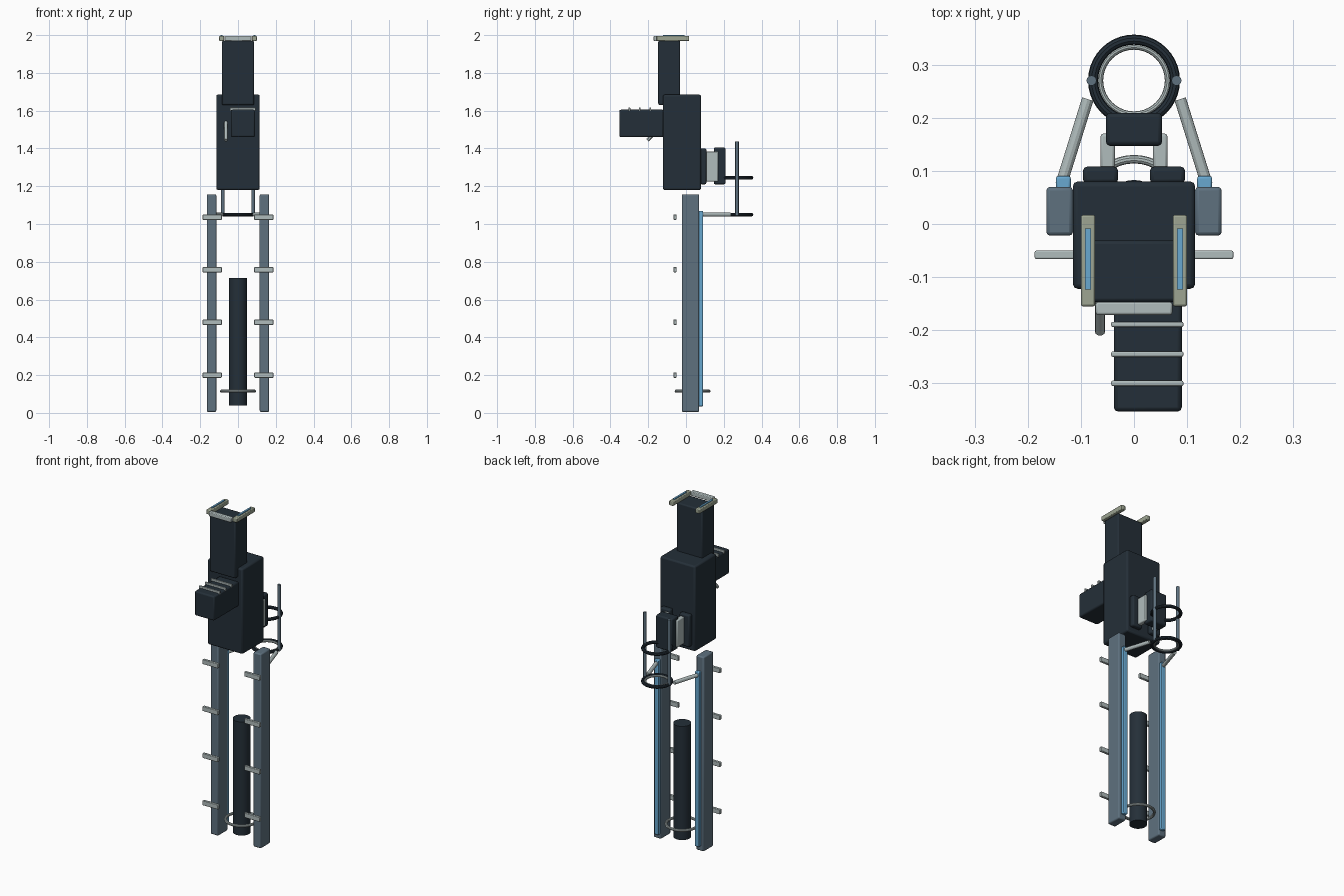
import bpy, math
from mathutils import Vector

if "Cube" in bpy.data.objects:
    bpy.data.objects.remove(bpy.data.objects["Cube"])


def material(name, srgb):
    m = bpy.data.materials.new(name)
    lin = [((c / 255 + 0.055) / 1.055) ** 2.4 for c in srgb]
    m.diffuse_color = (*lin, 1)
    m.use_nodes = True
    m.node_tree.nodes["Principled BSDF"].inputs["Base Color"].default_value = m.diffuse_color
    return m


DARK = material("dark_charcoal", (36, 47, 56))
SLATE = material("slate_blue_grey", (94, 113, 127))
LIGHT = material("light_grey", (176, 188, 188))
SAND = material("sand_green", (157, 165, 146))
BLUE = material("light_blue", (104, 168, 208))


def finish(name, mat, bevel=0.0):
    ob = bpy.context.object
    ob.name = name
    ob.data.materials.append(mat)
    if bevel:
        mod = ob.modifiers.new("soft_edges", "BEVEL")
        mod.width = bevel
        mod.segments = 2
    bpy.ops.object.shade_smooth_by_angle()
    return ob


def box(name, mat, x, y, z, bevel=0.004):
    """Box from its (min, max) range on each axis."""
    bpy.ops.mesh.primitive_cube_add(size=1)
    ob = bpy.context.object
    for v in ob.data.vertices:
        v.co = [r[0] if c < 0 else r[1] for r, c in zip((x, y, z), v.co)]
    return finish(name, mat, bevel)


def rod(name, mat, a, b, r, sides=16, bevel=0.0):
    """Cylinder between two points."""
    a, b = Vector(a), Vector(b)
    bpy.ops.mesh.primitive_cylinder_add(vertices=sides, radius=r, depth=(b - a).length,
                                        location=(a + b) / 2)
    bpy.context.object.rotation_euler = (b - a).to_track_quat("Z", "Y").to_euler()
    return finish(name, mat, bevel)


def ring(name, mat, loc, major, minor):
    bpy.ops.mesh.primitive_torus_add(location=loc, major_radius=major, minor_radius=minor,
                                     major_segments=40, minor_segments=10)
    return finish(name, mat)


# Main housing and upper tower
box("main_housing", DARK, (-0.115, 0.115), (-0.122, 0.08), (1.18, 1.685), 0.009)
box("upper_tower", DARK, (-0.085, 0.085), (-0.147, -0.031), (1.63, 1.97), 0.007)

# Front block with cross ribs and a tilted lever
box("front_block", DARK, (-0.038, 0.09), (-0.353, -0.118), (1.46, 1.605), 0.008)
for i, y in enumerate((-0.300, -0.245, -0.189)):
    box(f"block_rib_{i}", LIGHT, (-0.043, 0.093), (y - 0.005, y + 0.005), (1.597, 1.617), 0.003)
rod("front_lever", LIGHT, (-0.064, -0.115, 1.54), (-0.064, -0.203, 1.443), 0.0095, 12)

# Top frame
box("top_crossbar", LIGHT, (-0.072, 0.072), (-0.171, -0.147), (1.968, 1.995), 0.004)
# Rear pack, held by two pale blocks
box("rear_pack", DARK, (-0.053, 0.053), (0.147, 0.209), (1.21, 1.405), 0.008)

# Central barrel and its collar ring
rod("central_barrel", DARK, (0, 0.035, 0.04), (0, 0.035, 0.713), 0.048, 24)
ring("barrel_collar", LIGHT, (0, 0.035, 0.115), 0.087, 0.008)

# Rear hoops, with a pale lining
for i, z in enumerate((1.05, 1.245)):
    ring(f"rear_hoop_{i}", DARK, (0, 0.27, z), 0.077, 0.0095)
ring("hoop_lining", LIGHT, (0, 0.27, 1.05), 0.064, 0.006)


def xs(s, lo, hi):
    return tuple(sorted((s * lo, s * hi)))


# Mirrored parts
for side, s in (("left", -1), ("right", 1)):
    # Tall side rails with blue strips and outward rungs
    box(f"side_rail_{side}", SLATE, xs(s, 0.115, 0.165), (-0.022, 0.07), (0.005, 1.157), 0.007)
    box(f"rail_strip_{side}", BLUE, xs(s, 0.119, 0.147), (0.066, 0.09), (0.035, 1.07), 0.004)
    for i, z in enumerate((0.2, 0.48, 0.758, 1.036)):
        box(f"rung_{side}_{i}", LIGHT, xs(s, 0.086, 0.187), (-0.066, -0.05),
            (z - 0.014, z + 0.014), 0.003)
    # Top frame arms with blue inlay plates
    box(f"top_arm_{side}", SAND, xs(s, 0.073, 0.1), (-0.155, 0.017), (1.968, 1.995), 0.004)
    box(f"arm_inlay_{side}", BLUE, xs(s, 0.081, 0.092), (-0.123, -0.008), (1.992, 2.0), 0.0)
    # Rear pads and pale mounts
    box(f"rear_pad_{side}", DARK, xs(s, 0.03, 0.096), (0.076, 0.108), (1.21, 1.4), 0.008)
    box(f"pack_mount_{side}", LIGHT, xs(s, 0.036, 0.063), (0.1, 0.17), (1.225, 1.385), 0.005)
    # Hoop posts and struts
    rod(f"hoop_post_{side}", SLATE, (s * 0.08, 0.27, 1.045), (s * 0.08, 0.27, 1.437), 0.0095, 12)
    rod(f"hoop_strut_{side}", LIGHT, (s * 0.137, 0.075, 1.05), (s * 0.087, 0.235, 1.05), 0.011, 12)
